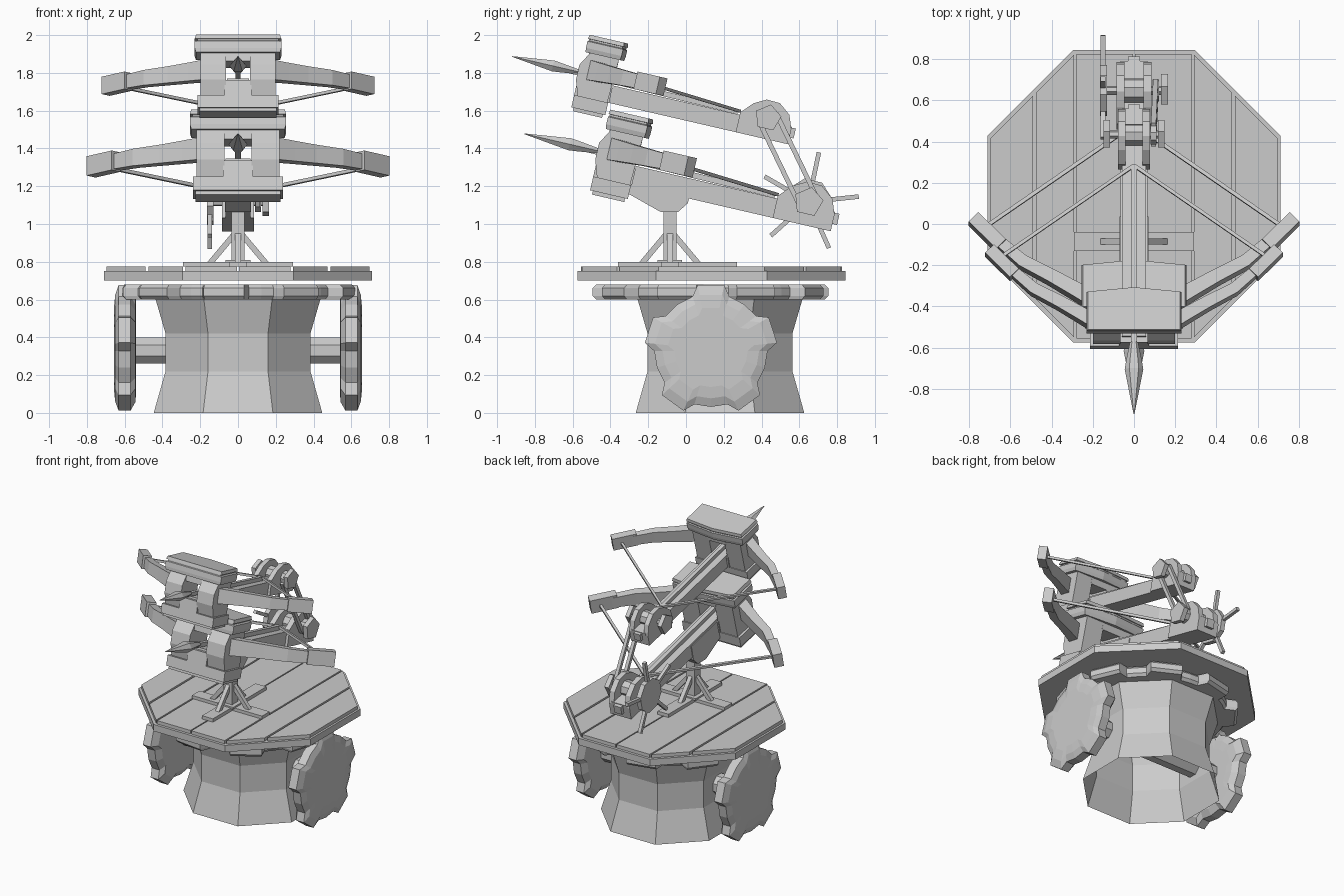
import bpy, bmesh
from math import sin, cos, pi, radians
from mathutils import Vector, Matrix

if "Cube" in bpy.data.objects:
    bpy.data.objects.remove(bpy.data.objects["Cube"])

I = Matrix.Identity(4)

def loft(name, rings, M=I, cap=True):
    """Skin a list of equal-length point rings, flat shaded."""
    bm = bmesh.new()
    vs = [[bm.verts.new(M @ Vector(p)) for p in r] for r in rings]
    n = len(rings[0])
    for a, b in zip(vs, vs[1:]):
        for i in range(n):
            bm.faces.new((a[i], a[(i + 1) % n], b[(i + 1) % n], b[i]))
    if cap:
        bm.faces.new(vs[0][::-1])
        bm.faces.new(vs[-1])
    bmesh.ops.recalc_face_normals(bm, faces=bm.faces)
    me = bpy.data.meshes.new(name)
    bm.to_mesh(me)
    bm.free()
    ob = bpy.data.objects.new(name, me)
    bpy.context.collection.objects.link(ob)
    return ob

def box(name, x0, x1, y0, y1, z0, z1, M=I):
    return loft(name, [[(x0, y0, z), (x1, y0, z), (x1, y1, z), (x0, y1, z)] for z in (z0, z1)], M)

def prism_x(name, prof, x0, x1, M=I):
    return loft(name, [[(x, y, z) for y, z in prof] for x in (x0, x1)], M)

def bar(name, a, b, w, h, M=I, ref=(0, 0, 1)):
    """Rectangular bar from a to b."""
    a, b = Vector(a), Vector(b)
    d = (b - a).normalized()
    s = d.cross(Vector(ref)).normalized()
    u = s.cross(d)
    s, u = s * w / 2, u * h / 2
    return loft(name, [[p - s - u, p + s - u, p + s + u, p - s + u] for p in (a, b)], M)

def ngon(r, n, off=0.0):
    return [(r * cos(off + 2 * pi * i / n), r * sin(off + 2 * pi * i / n)) for i in range(n)]

def disc_x(name, c, r, n, x0, x1, M=I, off=0.0):
    return prism_x(name, [(c[0] + y, c[1] + z) for y, z in ngon(r, n, off)], x0, x1, M)

def cog(n, r_out, r_in, tip, root, off):
    """Toothed outline; tip and root are half angles in degrees."""
    pts = []
    for i in range(n):
        c = off + 360 * i / n
        for a, r in ((-root, r_in), (-tip, r_out), (tip, r_out), (root, r_in)):
            pts.append((r * cos(radians(c + a)), r * sin(radians(c + a))))
        m = radians(c + 180 / n)
        pts.append((r_in * cos(m), r_in * sin(m)))
    return pts

# Hollow flared column
loft("column", [[(x, y + .18, z) for x, y in ngon(r, 8, pi / 8)]
     for z, r in ((0, .483), (.22, .415), (.42, .415), (.61, .475))], cap=False)

# Turning gear below the deck
g = cog(9, .625, .55, 10, 13, -97)
loft("turning_gear", [[(x * s, y * s + .13, z) for x, y in g]
     for z, s in ((.60, .97), (.62, 1), (.66, 1), (.68, .97))])

# Axle and lobed side wheels
disc_x("axle", (.16, .33), .075, 8, -.57, .57, off=pi / 8)
w = cog(5, .352, .30, 11.5, 19, 90)
for side, sx in (("right", 1), ("left", -1)):
    loft("wheel_" + side, [[(sx * (.597 + dx), .132 + y * s, .332 + z * s) for y, z in w]
         for s, dx in ((.65, -.057), (.85, -.055), (1, -.028), (1, .035), (.85, .053), (.65, .06))])

# Octagonal deck with planks
DY = .135
loft("deck", [[(x, y + DY, z) for x, y in ngon(.768, 8, pi / 8)] for z in (.70, .75)])
edges = [(-.695, -.49), (-.475, -.29), (-.278, -.004), (.004, .278), (.29, .475), (.49, .695)]
half = lambda x: min(.69, .69 * 2 ** .5 - abs(x))
for i, (a, b) in enumerate(edges):
    loft(f"plank_{i}", [[(a, DY - half(a), z), (b, DY - half(b), z),
         (b, DY + half(b), z), (a, DY + half(a), z)] for z in (.75, .775)])

# Pedestal: crossed feet, post, braces
PY = -.085
box("foot_cross", -.29, .29, PY - .045, PY + .045, .775, .798)
box("foot_long", -.045, .045, -.36, .27, .775, .80)
box("foot_pad", -.065, .065, PY - .065, PY + .065, .795, .81)
box("post", -.035, .035, PY - .035, PY + .035, .79, 1.10)
for i in range(4):
    dx, dy = round(cos(i * pi / 2)), round(sin(i * pi / 2))
    bar(f"brace_{i}", (dx * .15, PY + dy * .15, .79), (dx * .02, PY + dy * .02, .945), .03, .03)

AX = (.65, .065)   # winch axle in crossbow space

def crossbow(tag, oy, oz, s, lower):
    M = Matrix.Translation((0, oy, oz)) @ Matrix.Rotation(radians(-13), 4, 'X') @ Matrix.Scale(s, 4)
    N = lambda t: tag + "_" + t
    # Stock and tail nub
    box(N("stock"), -.065, .065, -.46, .80, -.06, .045, M)
    box(N("tail_nub"), -.03, .03, .79, .825, -.02, .04, M)
    if lower:
        prism_x(N("trunk"), [(-.44, -.06), (-.28, -.11), (-.10, -.163), (-.01, -.142),
                (.03, -.085), (.03, .03), (-.44, .03)], -.07, .07, M)
    # Head: base block, cheeks around the window, beams, peaked cap
    box(N("head_base"), -.237, .237, -.49, -.285, -.135, -.06, M)
    box(N("head_sole"), -.225, .225, -.475, -.30, -.155, -.135, M)
    for sx in (1, -1):
        prism_x(N("cheek"), [(-.47, -.06), (-.50, .03), (-.50, .12), (-.455, .20),
                (-.28, .20), (-.29, -.06)], sx * .072, sx * .22, M)
    box(N("window_top"), -.08, .08, -.46, -.28, .15, .20, M)
    box(N("window_sill"), -.08, .08, -.49, -.28, -.06, .03, M)
    plan = [(-.255, -.485), (.255, -.485), (.255, -.27), (0, -.245), (-.255, -.27)]
    loft(N("cap"), [[(x * k, -.37 + (y + .37) * k, v) for x, y in plan]
         for v, k in ((.20, .97), (.225, 1), (.265, 1), (.27, .94), (.28, .94), (.281, 1), (.305, .97))], M)
    # Curved limbs, tip blocks and string
    path = [(.18, -.42, .06), (.28, -.36, .055), (.40, -.29, .05), (.54, -.215, .046), (.67, -.10, .04)]
    for sx in (1, -1):
        rings = []
        for i, (x, u, h) in enumerate(path):
            a, b = path[max(i - 1, 0)], path[min(i + 1, 4)]
            t = Vector((b[0] - a[0], b[1] - a[1])).normalized() * h * .65
            rings.append([(sx * (x + t.y * k), u - t.x * k, .102 + h * q)
                          for k, q in ((1, -1), (1, 1), (-1, 1), (-1, -1))])
        loft(N("limb"), rings, M)
        bar(N("limb_tip"), (sx * .645, -.135, .105), (sx * .778, .0, .105), .066, .105, M)
        bar(N("string"), (sx * .71, -.03, .10), (0, .48, .066), .018, .018, M)
    # Bolt with faceted head
    bar(N("bolt_shaft"), (0, -.55, .072), (0, .47, .06), .03, .03, M)
    loft(N("bolt_head"), [[(x, u, .078 + z * .75) for x, z in ngon(r, 6)]
         for u, r in ((-.896, .003), (-.65, .05), (-.60, .042), (-.50, .022))], M)
    # Winch cheeks, drum, axle and side discs
    plate = [(.485, -.06), (.485, .06), (.55, .13), (.62, .168), (.70, .165), (.77, .11), (.80, .03), (.80, -.06)]
    for sx in (1, -1):
        prism_x(N("winch_cheek"), plate, sx * .045, sx * .085, M)
    disc_x(N("winch_drum"), AX, .06, 8, -.05, .05, M)
    disc_x(N("winch_axle"), AX, .022, 6, -.15, .15, M)
    disc_x(N("winch_disc_right"), AX, .08, 5, .13, .165, M, pi / 2)
    disc_x(N("pulley"), AX, .055, 8, .09, .122, M)
    if lower:
        disc_x(N("hub"), AX, .125, 8, -.165, -.13, M, pi / 8)
        for i in range(5):
            a = radians(19 + 72 * i)
            d = (cos(a), sin(a))
            bar(N("spoke"), (-.15, AX[0] + d[0] * .08, AX[1] + d[1] * .08),
                (-.15, AX[0] + d[0] * .268, AX[1] + d[1] * .268), .024, .024, M, (1, 0, 0))
    else:
        disc_x(N("winch_disc_left"), AX, .08, 5, -.165, -.13, M, pi / 2)
    return M @ Vector((.105, *AX))

a = crossbow("lower_bow", 0, 1.20, 1.0, True)
b = crossbow("upper_bow", -.15, 1.637, .9, False)

# Drive belt joining the two winches
off = (b - a).cross(Vector((1, 0, 0))).normalized() * .05
for sgn, nm in ((1, "belt_front"), (-1, "belt_back")):
    bar(nm, a + off * sgn, b + off * sgn, .025, .025, I, (1, 0, 0))
